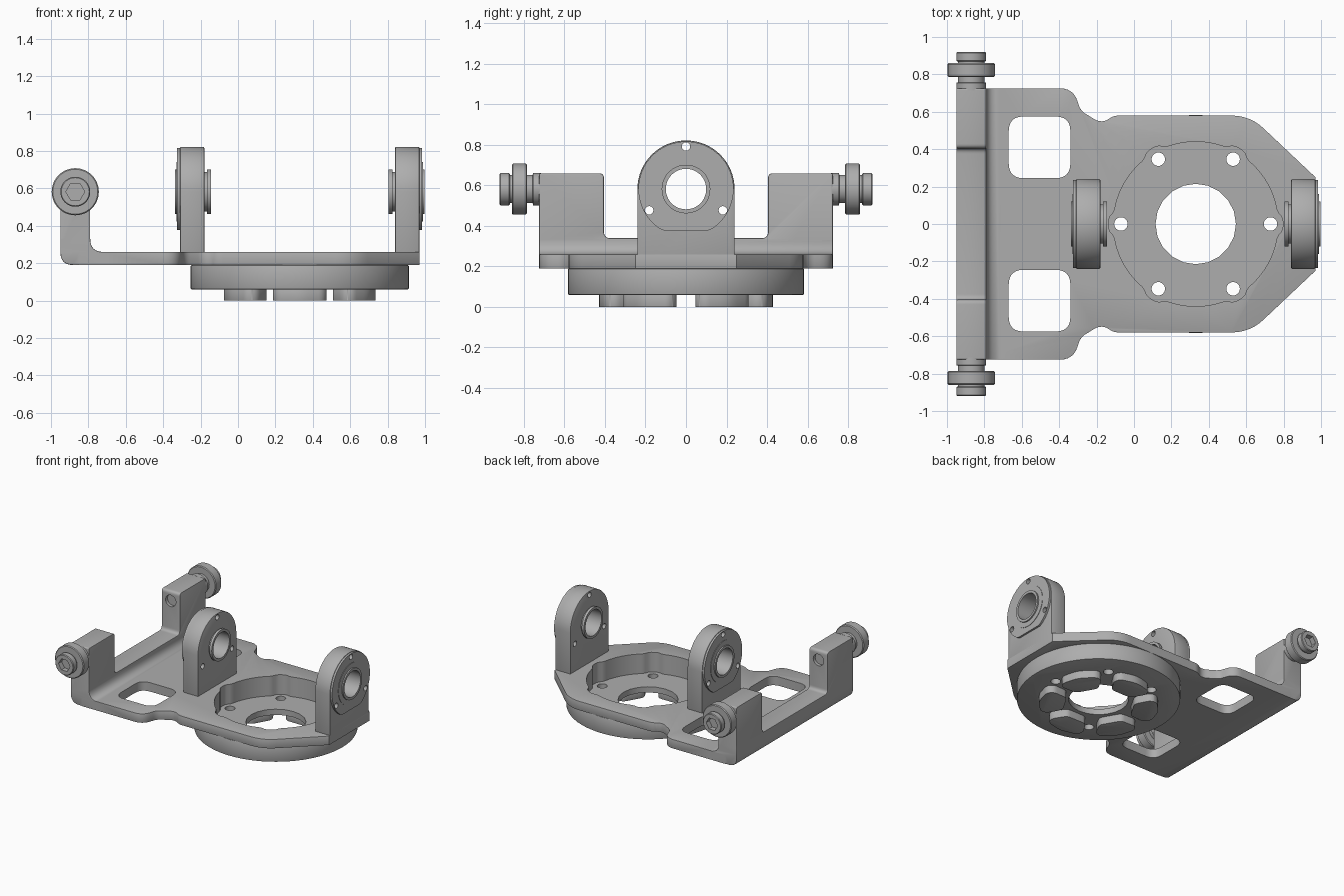
import bpy, bmesh, math
from mathutils import Vector

cube = bpy.data.objects.get("Cube")
if cube:
    bpy.data.objects.remove(cube)

# Single machined-metal material
metal = bpy.data.materials.new("grey_metal")
metal.use_nodes = True
GREY = (0.42, 0.42, 0.42, 1)
metal.diffuse_color = GREY
metal.node_tree.nodes["Principled BSDF"].inputs["Base Color"].default_value = GREY

PLACE = {"x": lambda a, b, h: (h, a, b),
         "y": lambda a, b, h: (a, h, b),
         "z": lambda a, b, h: (a, b, h)}


def finish(name, bm):
    bmesh.ops.recalc_face_normals(bm, faces=bm.faces)
    mesh = bpy.data.meshes.new(name)
    bm.to_mesh(mesh)
    bm.free()
    mesh.materials.append(metal)
    obj = bpy.data.objects.new(name, mesh)
    bpy.context.collection.objects.link(obj)
    return obj


def apply_mod(obj, mod):
    bpy.context.view_layer.objects.active = obj
    bpy.ops.object.modifier_apply(modifier=mod.name)


def prism(name, pts, axis, lo, hi, bevel=0):
    """Extrude a 2D outline along an axis, optionally breaking its edges."""
    bm = bmesh.new()
    ends = [[bm.verts.new(PLACE[axis](a, b, h)) for a, b in pts] for h in (lo, hi)]
    n = len(pts)
    bm.faces.new(ends[0])
    bm.faces.new(ends[1])
    for i in range(n):
        j = (i + 1) % n
        bm.faces.new((ends[0][i], ends[0][j], ends[1][j], ends[1][i]))
    obj = finish(name, bm)
    if bevel:
        mod = obj.modifiers.new("edge_break", "BEVEL")
        mod.width, mod.segments = bevel, 2
        mod.limit_method, mod.angle_limit = "ANGLE", math.radians(50)
        apply_mod(obj, mod)
    return obj


def lathe(name, profile, axis, centre, sign=1, base=0, n=48):
    """Revolve a closed (radius, height) profile around an axis."""
    bm = bmesh.new()
    rings = []
    for r, h in profile:
        rings.append([bm.verts.new(PLACE[axis](centre[0] + a, centre[1] + b, base + sign * h))
                      for a, b in circle(0, 0, r, n)])
    for k in range(len(rings)):
        p, q = rings[k], rings[(k + 1) % len(rings)]
        for i in range(n):
            j = (i + 1) % n
            bm.faces.new((p[i], p[j], q[j], q[i]))
    bmesh.ops.remove_doubles(bm, verts=bm.verts, dist=1e-5)
    return finish(name, bm)


def circle(a, b, r, n=32, start=0.0):
    return [(a + r * math.cos(start + math.tau * i / n),
             b + r * math.sin(start + math.tau * i / n)) for i in range(n)]


def rounded(corners, steps=6):
    """Outline from (a, b, setback) corners, rounded where setback > 0."""
    out = []
    for i, (a, b, t) in enumerate(corners):
        p = Vector((a, b))
        if t == 0:
            out.append((a, b))
            continue
        u = p + (Vector(corners[i - 1][:2]) - p).normalized() * t
        v = p + (Vector(corners[(i + 1) % len(corners)][:2]) - p).normalized() * t
        for k in range(steps + 1):
            s = k / steps
            out.append(tuple(u * (1 - s) ** 2 + p * 2 * s * (1 - s) + v * s * s))
    return out


def boolean(obj, tool, op="DIFFERENCE"):
    mod = obj.modifiers.new("bool", "BOOLEAN")
    mod.operation, mod.solver, mod.object = op, "EXACT", tool
    apply_mod(obj, mod)
    bpy.data.objects.remove(tool)


def drill(obj, pts, axis, lo, hi):
    boolean(obj, prism("cutter", pts, axis, lo, hi))


def mirrored(half):
    """Close a half outline by mirroring its second coordinate."""
    return half + [(a, -b, t) for a, b, t in reversed(half)]


HUB = 0.33             # disc centre on x
AXIS_Z = 0.582         # height of bearing and roller axes
LOW, TOP = 0.19, 0.26  # plate faces
SIDE = 0.725

# Base plate with necked outline and tapered end
half = [(-0.85, SIDE, 0), (-0.325, SIDE, 0.07), (-0.285, 0.605, 0.03),
        (-0.17, 0.535, 0.05), (-0.11, 0.58, 0.03), (0.62, 0.58, 0.1), (0.97, 0.25, 0)]
plate = prism("base_plate", rounded(mirrored(half)), "z", LOW, TOP, 0.007)

# Curved foot of the rear wall, then the wall with its two towers
foot = rounded([(-0.95, LOW, 0.07), (-0.70, LOW, 0), (-0.70, TOP, 0),
                (-0.79, TOP, 0.07), (-0.79, 0.335, 0), (-0.95, 0.335, 0)])
boolean(plate, prism("foot", foot, "y", -SIDE, SIDE, 0.007), "UNION")
wall_half = [(0.34, 0.405, 0.03), (0.66, 0.405, 0.025), (0.66, SIDE, 0.01), (0.28, SIDE, 0)]
wall = [(b, a) for a, b in rounded(mirrored(wall_half))]
boolean(plate, prism("wall", wall, "x", -0.95, -0.79, 0.005), "UNION")

# Rounded windows and tower screw holes
for s in (1, -1):
    y0, y1 = 0.245 * s, 0.575 * s
    win = rounded([(-0.67, y0, 0.08), (-0.34, y0, 0.08), (-0.34, y1, 0.08), (-0.67, y1, 0.08)])
    drill(plate, win, "z", 0.1, 0.4)
    drill(plate, circle(-0.87, AXIS_Z, 0.045), "y", 0.39 * s, 0.43 * s)

# Lobed pocket, sunk through the plate into the disc housing
pocket = []
for i in range(144):
    ang = math.tau * i / 144
    off = (math.degrees(ang) + 30) % 60 - 30
    r = 0.44 + 0.026 * math.exp(-(off / 7) ** 4)
    pocket.append((HUB + r * math.cos(ang), r * math.sin(ang)))
drill(plate, pocket, "z", 0.105, 0.4)

disc = prism("disc_housing", circle(HUB, 0, 0.583, 72), "z", 0.06, LOW, 0.006)
drill(disc, pocket, "z", 0.105, 0.4)
drill(disc, circle(HUB, 0, 0.215, 20), "z", -0.1, 0.4)

# Six bolt holes and six wedge feet between them
for i in range(6):
    ang = i * math.pi / 3
    drill(disc, circle(HUB + 0.4 * math.cos(ang), 0.4 * math.sin(ang), 0.036, 24), "z", -0.1, 0.4)
    c, s = math.cos(ang + math.pi / 6), math.sin(ang + math.pi / 6)
    wedge = rounded([(0.245, -0.085, 0.03), (0.245, 0.085, 0.03), (0.35, 0.15, 0.03),
                     (0.40, 0.13, 0.03), (0.435, 0, 0.05), (0.40, -0.13, 0.03), (0.35, -0.15, 0.03)], 4)
    prism(f"wedge_foot_{i + 1}", [(HUB + u * c - v * s, u * s + v * c) for u, v in wedge],
          "z", 0, 0.062, 0.006)

# Bearing ears: rounded upright, flat-bottomed flange and stepped sleeve
ARCH = [(0.24 * math.cos(math.pi * k / 32), AXIS_Z + 0.24 * math.sin(math.pi * k / 32))
        for k in range(33)]
ear_outline = [(-0.24, 0.195), (0.24, 0.195)] + ARCH
flange_outline = [(a, max(b, 0.378)) for a, b in circle(0, AXIS_Z, 0.235, 64)]
sleeve = [(0.1, 0.028), (0.12, 0.028), (0.12, 0.018), (0.16, 0.018), (0.16, 0), (0.105, 0),
          (0.105, -0.145), (0.12, -0.145), (0.12, -0.165), (0.1, -0.165)]
for label, face, s in (("inner", -0.31, -1), ("outer", 0.97, 1)):
    ear = prism(f"{label}_bearing_ear", ear_outline, "x", *sorted((face, face - 0.13 * s)), 0.006)
    flange = prism(f"{label}_bearing_flange", flange_outline, "x",
                   *sorted((face, face + 0.015 * s)))
    for part in (ear, flange):
        drill(part, circle(0, AXIS_Z, 0.105, 48), "x", face - 0.3, face + 0.3)
        for k in range(3):
            ang = math.pi / 2 + k * math.tau / 3
            drill(part, circle(0.21 * math.cos(ang), AXIS_Z + 0.21 * math.sin(ang), 0.021, 16),
                  "x", face - 0.3, face + 0.3)
    lathe(f"{label}_bearing_sleeve", sleeve, "x", (0, AXIS_Z), s, face)

# Side rollers on shoulder bolts with hex sockets
bolt = [(0, 0.715), (0.08, 0.715), (0.08, 0.755), (0.07, 0.757), (0.07, 0.87), (0.075, 0.87),
        (0.08, 0.875), (0.08, 0.915), (0.075, 0.92), (0, 0.92)]
tyre = [(0.065, 0.785), (0.12, 0.785), (0.126, 0.791), (0.126, 0.854), (0.12, 0.86), (0.065, 0.86)]
for label, s in (("left", 1), ("right", -1)):
    lathe(f"{label}_roller", tyre, "y", (-0.87, AXIS_Z), s)
    # The bolt profile ends on its own axis, so its poles merge to points
    shaft = lathe(f"{label}_roller_bolt", bolt[1:-1], "y", (-0.87, AXIS_Z), s)
    bm = bmesh.new()
    bm.from_mesh(shaft.data)
    inner = [f for f in bm.faces if abs(f.calc_center_median().y) > 0.7
             and max(abs(v.co.y) for v in f.verts) - min(abs(v.co.y) for v in f.verts) > 0.15]
    bmesh.ops.delete(bm, geom=inner, context="FACES_ONLY")
    bmesh.ops.holes_fill(bm, edges=[e for e in bm.edges if e.is_boundary], sides=0)
    bmesh.ops.recalc_face_normals(bm, faces=bm.faces)
    bm.to_mesh(shaft.data)
    bm.free()
    drill(shaft, circle(-0.87, AXIS_Z, 0.05, 6), "y", 0.88 * s, 0.95 * s)

# Smooth curved faces, keep machined edges crisp
for obj in bpy.context.collection.objects:
    if obj.type == "MESH" and metal.name in obj.data.materials:
        bpy.ops.object.select_all(action="DESELECT")
        obj.select_set(True)
        bpy.context.view_layer.objects.active = obj
        bpy.ops.object.shade_smooth_by_angle(angle=math.radians(30))
